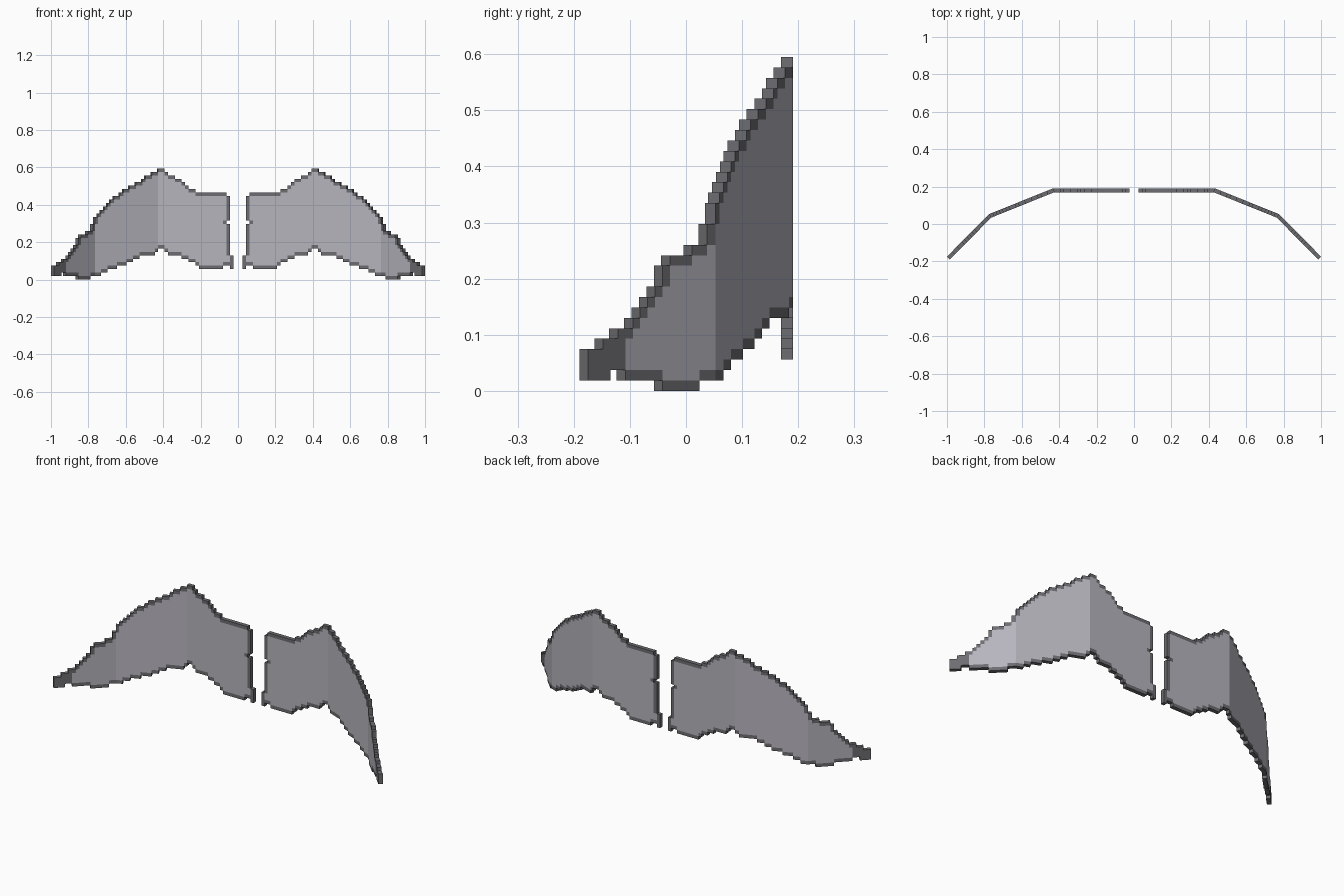
import bpy
import bmesh
from mathutils import Vector

cube = bpy.data.objects.get("Cube")
if cube:
    bpy.data.objects.remove(cube, do_unlink=True)

CELL = 0.0186          # height of one square cell
HALF = 0.011           # half the wing thickness

# Plan of one wing: three flat panels, with the number of cells along each
PLAN = [Vector(p) for p in ((0.025, 0.18), (0.43, 0.18), (0.77, 0.043), (0.992, -0.182))]
COUNTS = (22, 20, 17)

# Upper and lower silhouettes as (x, z)
TOP = [(0.025, 0.13), (0.044, 0.13), (0.045, 0.44), (0.064, 0.44), (0.065, 0.465),
       (0.22, 0.465), (0.27, 0.495), (0.32, 0.545), (0.36, 0.555), (0.40, 0.595),
       (0.43, 0.592), (0.48, 0.555), (0.52, 0.53), (0.56, 0.508), (0.60, 0.482),
       (0.64, 0.455), (0.68, 0.42), (0.71, 0.39), (0.74, 0.355), (0.77, 0.315),
       (0.79, 0.265), (0.83, 0.243), (0.858, 0.225), (0.87, 0.168), (0.90, 0.145),
       (0.925, 0.112), (0.96, 0.085), (1.0, 0.075)]
BOTTOM = [(0.025, 0.06), (0.044, 0.06), (0.05, 0.08), (0.08, 0.08), (0.09, 0.06),
          (0.21, 0.06), (0.23, 0.085), (0.26, 0.1), (0.27, 0.115), (0.36, 0.13),
          (0.40, 0.165), (0.43, 0.16), (0.45, 0.135), (0.52, 0.13), (0.57, 0.095),
          (0.63, 0.07), (0.69, 0.055), (0.73, 0.03), (0.77, 0.02), (0.79, 0.019),
          (0.80, 0.0), (0.86, 0.0), (0.865, 0.02), (0.92, 0.02), (0.925, 0.04),
          (0.95, 0.037), (0.955, 0.02), (1.0, 0.02)]


def make_material(name, rgb):
    mat = bpy.data.materials.new(name)
    mat.use_nodes = True
    mat.diffuse_color = (*rgb, 1)
    mat.node_tree.nodes["Principled BSDF"].inputs["Base Color"].default_value = (*rgb, 1)
    return mat


def row_at(profile, x):
    """Silhouette height at x, in whole cells."""
    for (x0, z0), (x1, z1) in zip(profile, profile[1:]):
        if x <= x1:
            return round((z0 + (z1 - z0) * (x - x0) / (x1 - x0)) / CELL)
    return round(profile[-1][1] / CELL)


def panel_normal(k):
    d = (PLAN[k + 1] - PLAN[k]).normalized()
    return Vector((d.y, -d.x))


# Stations along the plan, each with its mitred offset towards the front
stations = []
for k, n in enumerate(COUNTS):
    normal = panel_normal(k)
    for i in range(n):
        offset = normal
        if i == 0 and k > 0:
            offset = normal + panel_normal(k - 1)
            offset = offset / offset.dot(normal)
        stations.append((PLAN[k].lerp(PLAN[k + 1], i / n), offset * HALF))
stations.append((PLAN[-1], panel_normal(2) * HALF))

# Cells filled between the silhouettes, with a small notch on the inner edge
cells = set()
for i in range(len(stations) - 1):
    x = (stations[i][0].x + stations[i + 1][0].x) / 2
    for j in range(row_at(BOTTOM, x), row_at(TOP, x)):
        cells.add((i, j))
cells.discard((1, 16))
SIDES = ((-1, 0), (1, 0), (0, -1), (0, 1))


def is_border(i, j):
    at_tip = stations[i][0].x > 0.915
    return at_tip or any((i + a, j + b) not in cells for a, b in SIDES)


def build_wing(name, sign, materials):
    bm = bmesh.new()
    corners = {}

    def corner(i, j, side):
        key = (i, j, side)
        if key not in corners:
            p = stations[i][0] + stations[i][1] * side
            corners[key] = bm.verts.new((sign * p.x, p.y, j * CELL))
        return corners[key]

    def face(keys, index):
        if sign < 0:
            keys = keys[::-1]
        bm.faces.new([corner(*k) for k in keys]).material_index = index

    for i, j in sorted(cells):
        index = int(is_border(i, j))
        ring = [(i, j), (i + 1, j), (i + 1, j + 1), (i, j + 1)]
        face([(*c, 1) for c in ring], index)
        face([(*c, -1) for c in reversed(ring)], index)
        # Edge walls wherever the neighbouring cell is empty
        for n, (a, b) in enumerate(((0, -1), (1, 0), (0, 1), (-1, 0))):
            if (i + a, j + b) not in cells:
                p, q = ring[n], ring[(n + 1) % 4]
                face([(*q, 1), (*p, 1), (*p, -1), (*q, -1)], index)

    mesh = bpy.data.meshes.new(name)
    bm.to_mesh(mesh)
    bm.free()
    for mat in materials:
        mesh.materials.append(mat)
    bpy.context.collection.objects.link(bpy.data.objects.new(name, mesh))


# Matching pair of wings
wing_materials = [make_material("pale_grey_membrane", (0.47, 0.46, 0.51)),
                  make_material("dark_grey_border", (0.155, 0.155, 0.17))]
build_wing("left_wing", 1, wing_materials)
build_wing("right_wing", -1, wing_materials)
